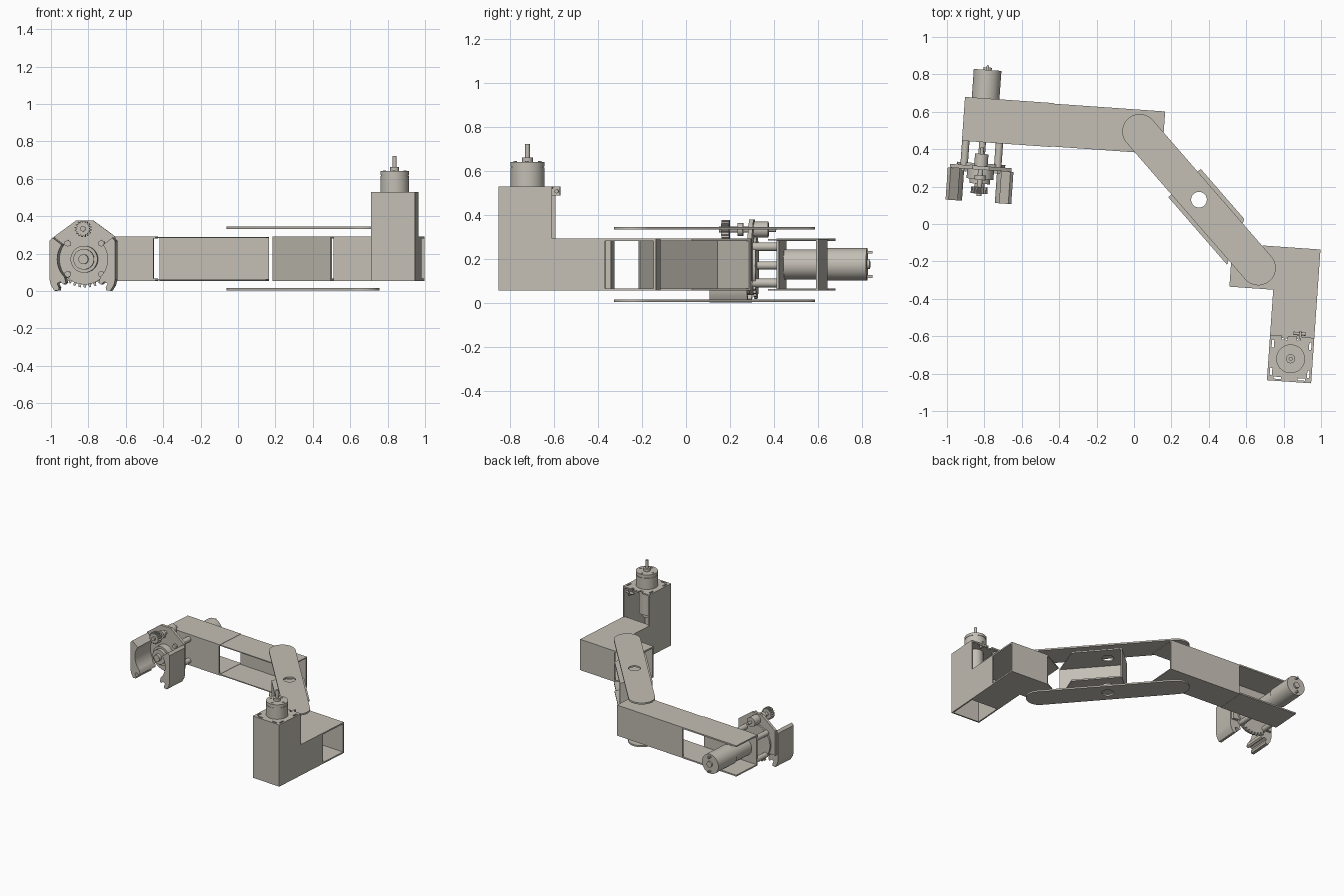
import bpy, bmesh, math
from math import sin, cos, pi, radians
from mathutils import Matrix, Vector

if "Cube" in bpy.data.objects:
    bpy.data.objects.remove(bpy.data.objects["Cube"])

metal = bpy.data.materials.new("warm_grey_metal")
metal.diffuse_color = (0.55, 0.52, 0.46, 1)
metal.use_nodes = True
metal.node_tree.nodes["Principled BSDF"].inputs["Base Color"].default_value = metal.diffuse_color


def add(name, bm, M):
    """Turn a bmesh into a finished object, smooth with sharp edges."""
    bmesh.ops.remove_doubles(bm, verts=bm.verts, dist=1e-5)
    bmesh.ops.transform(bm, matrix=M, verts=bm.verts)
    bmesh.ops.recalc_face_normals(bm, faces=bm.faces)
    me = bpy.data.meshes.new(name)
    bm.to_mesh(me)
    bm.free()
    me.materials.clear()
    me.materials.append(metal)
    me.shade_smooth()
    me.set_sharp_from_angle(angle=radians(30))
    ob = bpy.data.objects.new(name, me)
    bpy.context.collection.objects.link(ob)
    return ob


def prism(name, M, loops, z0, z1):
    """Extruded flat outline; loops after the first are holes."""
    cu = bpy.data.curves.new(name + "_outline", 'CURVE')
    cu.dimensions = '2D'
    cu.fill_mode = 'BOTH'
    cu.extrude = (z1 - z0) / 2
    for lp in loops:
        sp = cu.splines.new('POLY')
        sp.points.add(len(lp) - 1)
        for p, (x, y) in zip(sp.points, lp):
            p.co = (x, y, 0, 1)
        sp.use_cyclic_u = True
    tmp = bpy.data.objects.new(name + "_outline", cu)
    bpy.context.collection.objects.link(tmp)
    dg = bpy.context.evaluated_depsgraph_get()
    me = bpy.data.meshes.new_from_object(tmp.evaluated_get(dg))
    bm = bmesh.new()
    bm.from_mesh(me)
    for f in bm.faces:
        f.material_index = 0
    bpy.data.objects.remove(tmp)
    bpy.data.curves.remove(cu)
    bpy.data.meshes.remove(me)
    return add(name, bm, M @ Matrix.Translation((0, 0, (z0 + z1) / 2)))


def box(name, M, lo, hi):
    bm = bmesh.new()
    bmesh.ops.create_cube(bm, size=1)
    lo, hi = Vector(lo), Vector(hi)
    S = Matrix.Translation((lo + hi) / 2) @ Matrix.Diagonal((*(hi - lo), 1))
    return add(name, bm, M @ S)


def cyl(name, M, x, y, r, z0, z1, n=40):
    bm = bmesh.new()
    bmesh.ops.create_cone(bm, cap_ends=True, segments=n, radius1=r, radius2=r, depth=abs(z1 - z0))
    return add(name, bm, M @ Matrix.Translation((x, y, (z0 + z1) / 2)))


def arc(x, y, r, a0, a1, n=20):
    return [(x + r * cos(radians(a0 + (a1 - a0) * i / n)),
             y + r * sin(radians(a0 + (a1 - a0) * i / n))) for i in range(n + 1)]


def circle(x, y, r, n=32):
    return arc(x, y, r, 0, 360, n)[:-1]


def rect(x0, y0, x1, y1):
    return [(x0, y0), (x1, y0), (x1, y1), (x0, y1)]


def gear(x, y, r, depth, teeth, a0=0, a1=360):
    pts, step = [], (a1 - a0) / teeth
    for i in range(teeth):
        for f, rr in ((0, r - depth), (.25, r - depth), (.45, r), (.75, r)):
            a = radians(a0 + (i + f) * step)
            pts.append((x + rr * cos(a), y + rr * sin(a)))
    return pts


def frame(x, y, deg):
    return Matrix.Translation((x, y, 0)) @ Matrix.Rotation(radians(deg), 4, 'Z')


Z0, Z1, T = .055, .292, .011          # channel bottom, top, sheet thickness
LAYERS = (("lower", Z0, Z0 + T), ("upper", Z1 - T, Z1))

# Forearm: two channels with opposite webs
F = frame(-.92, .445, -4)
for nm, a, b in LAYERS:
    prism("forearm_%s_flange_outer" % nm, F, [rect(0, 0, .478, .235)], a, b)
    prism("forearm_%s_flange_inner" % nm, F, [rect(.478, .003, 1.073, .232)], a + .002, b - .002)
box("forearm_front_web", F, (0, 0, Z0), (.47, T, Z1))
box("forearm_back_web", F, (.485, .221, Z0), (1.073, .232, Z1 - .002))

# Long link plates and the bracket between them
L = frame(.3475, .13, -49)
capsule = arc(.4835, 0, .093, -90, 90) + arc(-.4835, 0, .093, 90, 270)
for nm, a in (("lower", .004), ("upper", .333)):
    prism(nm + "_link_plate", L, [capsule, circle(0, 0, .042)], a, a + .012)
shape = [(-.118, -.115), (.358, -.115), (.237, .115), (-.118, .115)]
for nm, a, b in LAYERS:
    prism("link_bracket_%s_flange" % nm, L, [shape, circle(0, 0, .042)], a, b)
box("link_bracket_web", L, (-.118, -.115, Z0), (.358, -.104, Z1))
box("link_bracket_end", L, (-.118, -.115, Z0), (-.107, .115, Z1))

# Shoulder channel with neck
S = frame(.51, -.335, -4)
outline = [(0, 0), (.472, 0), (.472, .232), (.165, .232), (0, .135)]
for nm, a, b in LAYERS:
    prism("shoulder_%s_flange" % nm, S, [outline], a, b)
    prism("neck_%s_plate" % nm, S, [rect(.237, -.255, .47, 0)], a, b)
box("shoulder_front_web", S, (0, 0, Z0), (.24, T, Z1))
box("shoulder_back_web", S, (.165, .221, Z0), (.472, .232, Z1))

# Tower: L shaped side walls, front wall, slotted top
side = [(0, Z0), (-.485, Z0), (-.485, .53), (-.242, .53), (-.242, Z1), (0, Z1)]
YZ = Matrix(((0, 0, 1, 0), (1, 0, 0, 0), (0, 1, 0, 0), (0, 0, 0, 1)))
for nm, u in (("left", .235), ("right", .461)):
    prism("tower_%s_wall" % nm, S @ YZ, [side], u, u + T)
box("tower_front_wall", S, (.235, -.485, Z0), (.472, -.474, .53))
MX, MY = .3535, -.362
top = [(.235, -.485), (.472, -.485), (.472, -.242), (.40, -.242), (.40, -.262), (.38, -.262),
       (.38, -.242), (.33, -.242), (.33, -.262), (.30, -.262), (.30, -.242), (.235, -.242)]
slots = []
for sx in (-1, 1):
    for sy in (-1, 1):
        slots.append(rect(MX + sx * .1 - .006, MY + sy * .075 - .02, MX + sx * .1 + .006, MY + sy * .075 + .02))
    slots.append(rect(MX + sx * .065 - .02, MY - .112, MX + sx * .065 + .02, MY - .101))
prism("tower_top_plate", S, [top] + slots, .519, .53)
box("tower_tab", S, (.39, -.25, .487), (.402, -.21, .528))
cyl("tower_tab_pin", S @ YZ, -.225, .507, .009, .36, .425, 16)

# Tower motor
cyl("tower_motor_cap", S, MX, MY, .077, .53, .615)
cyl("tower_motor_seam", S, MX, MY, .074, .615, .621)
cyl("tower_motor_face", S, MX, MY, .077, .621, .641)
cyl("tower_motor_boss", S, MX, MY, .024, .641, .662)
cyl("tower_motor_shaft", S, MX, MY, .0105, .662, .722, 20)
cyl("tower_motor_body", S, MX, MY, .055, .32, .52)
cyl("tower_motor_rear", S, MX, MY, .03, .29, .32)
for i in range(4):
    a = i * pi / 2
    cyl("tower_motor_screw", S, MX + .055 * cos(a), MY + .055 * sin(a), .008, .64, .645, 12)

# Gripper: local x sideways, y up, z toward the front
G = frame(-.82, .29, -4) @ Matrix.Rotation(pi / 2, 4, 'X')
C = .17
bolts = [(sx * .09, z) for sx in (-1, 1) for z in (.09, .255)]
plate = [(.165, .1), (.165, .29), (.045, .378), (-.045, .378), (-.165, .29), (-.165, .1)] \
    + arc(0, C, .135, 210, 330)
prism("gripper_back_plate", G, [plate], -.02, 0)
prism("gripper_ring_gear", G, [gear(0, C, .152, .022, 8, 230, 318) + arc(0, C, .13, 318, 590)], -.034, -.021)
for sx, nm in ((-1, "left"), (1, "right")):
    prof = arc(0, C, .135, 35, -45, 16) + [(.088, .045), (.10, .035), (.118, .05), (.135, .04), (.125, .018),
            (.128, .004), (.15, .001), (.168, .03), (.176, .06), (.176, .268), (.16, .285)]
    prism(nm + "_jaw", G, [[(sx * x, y) for x, y in prof]], 0, .172)
for x, z in bolts:
    cyl("gripper_standoff", G, x, z, .02, -.155, -.02, 20)
    cyl("gripper_bolt", G, x, z, .018, 0, .014, 6)
cyl("gripper_hub_flange", G, 0, C, .072, 0, .05)
cyl("gripper_hub", G, 0, C, .055, .05, .075)
cyl("gripper_hub_boss", G, 0, C, .026, .075, .1, 24)

# Gripper pinion and small servo
prism("gripper_pinion", G, [gear(0, .333, .045, .01, 16)], .092, .128)
cyl("pinion_axle", G, 0, .333, .014, 0, .14, 20)
cyl("pinion_collar", G, 0, .333, .03, .03, .055)
cyl("small_servo", G, 0, .333, .036, -.085, -.02)
cyl("small_servo_pin", G, 0, .333, .01, -.12, -.085, 16)

# Wrist drive motor passing through the forearm
cyl("wrist_motor_shaft", G, 0, C, .018, -.17, -.02, 20)
cyl("wrist_motor_gearbox", G, 0, .175, .068, -.33, -.155)
cyl("wrist_motor_can", G, 0, .175, .074, -.535, -.33)
cyl("wrist_motor_rear_boss", G, 0, .175, .022, -.548, -.535, 20)
for s in (-1, 1):
    box("wrist_motor_terminal", G, (-.006, .175 + s * .055 - .006, -.56), (.006, .175 + s * .055 + .006, -.535))
